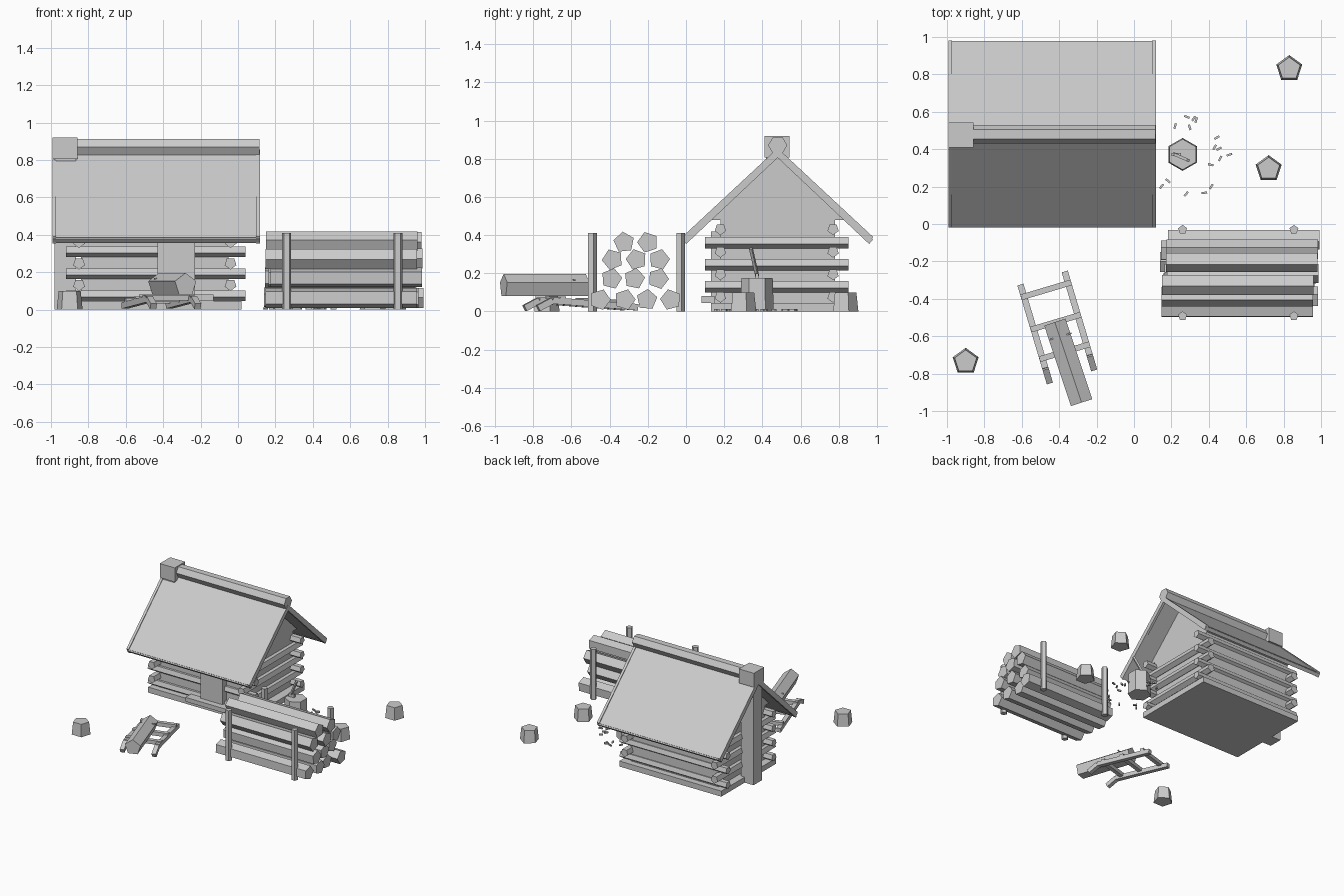
import bpy, bmesh, math, random
from mathutils import Vector

random.seed(4)
if "Cube" in bpy.data.objects:
    bpy.data.objects.remove(bpy.data.objects["Cube"])

wood = bpy.data.materials.new("pale_grey")
wood.use_nodes = True
GREY = (0.6, 0.6, 0.6, 1)
wood.diffuse_color = GREY
wood.node_tree.nodes["Principled BSDF"].inputs["Base Color"].default_value = GREY


def loft(name, ring_a, ring_b):
    """Closed solid between two matching rings of points."""
    bm = bmesh.new()
    a = [bm.verts.new(v) for v in ring_a]
    b = [bm.verts.new(v) for v in ring_b]
    n = len(a)
    bm.faces.new(a)
    bm.faces.new(b)
    for i in range(n):
        j = (i + 1) % n
        bm.faces.new((a[i], a[j], b[j], b[i]))
    bmesh.ops.recalc_face_normals(bm, faces=bm.faces)
    mesh = bpy.data.meshes.new(name)
    bm.to_mesh(mesh)
    bm.free()
    mesh.materials.append(wood)
    obj = bpy.data.objects.new(name, mesh)
    bpy.context.collection.objects.link(obj)
    return obj


def beam(name, p, q, r, sides=5, turn=0.0, r_end=None):
    """Prism from p to q; one corner points up when turn is zero."""
    p, q = Vector(p), Vector(q)
    d = (q - p).normalized()
    up = Vector((0, 1, 0)) if abs(d.z) > 0.9 else Vector((0, 0, 1))
    side = up.cross(d).normalized()
    up = d.cross(side)

    def ring(c, rad):
        angles = [math.radians(turn + 90) + math.tau * i / sides for i in range(sides)]
        return [c + side * math.cos(t) * rad + up * math.sin(t) * rad for t in angles]
    return loft(name, ring(p, r), ring(q, r_end or r))


def along_x(name, profile, x0, x1):
    return loft(name, [(x0, y, z) for y, z in profile], [(x1, y, z) for y, z in profile])


def box(name, x0, x1, y0, y1, z0, z1):
    return along_x(name, [(y0, z0), (y1, z0), (y1, z1), (y0, z1)], x0, x1)


# Cabin core, floor, door and step
MID = 0.48
box("floor_slab", -0.90, 0.02, 0.13, 0.83, 0, 0.045)
box("inner_wall", -0.84, -0.05, 0.18, 0.78, 0.04, 0.48)
along_x("gable", [(0.13, 0.48), (0.83, 0.48), (MID, 0.81)], -0.84, -0.05)
box("door", -0.43, -0.23, 0.13, 0.19, 0.04, 0.42)
box("door_step", -0.53, -0.13, 0.08, 0.15, 0.045, 0.08)

# Interlocking wall logs
for i in range(4):
    z = 0.077 + i * 0.118
    for side, y in (("front", 0.18), ("back", 0.77)):
        beam(f"{side}_wall_log_{i}", (-0.92, y, z), (0.04, y, z), 0.031, 5, 36)
for i in range(3):
    z = 0.133 + i * 0.115
    for side, x in (("right", -0.85), ("left", -0.04)):
        beam(f"{side}_wall_log_{i}", (x, 0.10, z), (x, 0.85, z), 0.033, 5, 36)

# Roof: panels, gable-edge boards, ridge beam
for side, s in (("front", -1), ("back", 1)):
    def slope(top, eave, thick, reach):
        return [(MID, top), (MID + s * reach, eave),
                (MID + s * (reach - 0.02), eave - thick * 0.75), (MID, top - thick)]
    along_x(f"{side}_roof_panel", slope(0.85, 0.385, 0.028, 0.495), -0.98, 0.105)
    for end, x in (("right", -0.992), ("left", 0.097)):
        along_x(f"{side}_{end}_roof_edge", slope(0.855, 0.39, 0.05, 0.5), x, x + 0.02)
    y = MID + s * 0.48
    beam(f"{side}_eave_rail", (-0.99, y, 0.375), (0.115, y, 0.375), 0.019, 4, 0)
beam("ridge_beam", (-0.98, MID, 0.87), (0.115, MID, 0.87), 0.05, 6, 30)

# Chimney
box("chimney", -0.98, -0.865, 0.42, 0.53, 0, 0.82)
box("chimney_cap", -0.992, -0.857, 0.41, 0.543, 0.805, 0.92)

# Log pile with four posts
rows = [(0.062, (-0.45, -0.32, -0.205, -0.08)),
        (0.172, (-0.39, -0.27, -0.145)),
        (0.272, (-0.385, -0.26, -0.14)),
        (0.362, (-0.325, -0.20))]
for r, (z, ys) in enumerate(rows):
    for c, y in enumerate(ys):
        x = 0.565 + random.uniform(-0.025, 0.025)
        beam(f"pile_log_{r}_{c}", (x - 0.405, y, z), (x + 0.405, y, z), 0.056, 5,
             random.uniform(-25, 25))
for x in (0.26, 0.855):
    for y in (-0.492, -0.03):
        beam("pile_post", (x, y, 0), (x, y, 0.41), 0.025)

# Stumps and chopping block with axe
for x, y in ((0.83, 0.83), (0.72, 0.295), (-0.9, -0.735)):
    beam("stump", (x, y, 0), (x, y, 0.1), 0.073, r_end=0.062)
beam("chopping_block", (0.26, 0.372, 0), (0.26, 0.372, 0.175), 0.088, 6, r_end=0.082)
beam("axe_handle", (0.215, 0.373, 0.185), (0.29, 0.34, 0.33), 0.011, 4, 45)
box("axe_head", 0.2, 0.25, 0.364, 0.38, 0.16, 0.2)

# Wood chips scattered round the block
for i in range(16):
    t = random.uniform(-2.4, 1.9)
    d = random.uniform(0.14, 0.25)
    x, y = 0.27 + d * math.cos(t), 0.37 + d * math.sin(t)
    a = random.uniform(0, math.pi)
    v = Vector((math.cos(a), math.sin(a), 0)) * 0.015
    c = Vector((x, y, 0.006))
    beam("wood_chip", c - v, c + v, 0.008, 4, 45)

# Sled: rails with dipped ends, crossbars and a loaded log
run = Vector((0.155, -0.52, 0)).normalized()
across = Vector((-run.y, run.x, 0))
for side, start in (("left", (-0.37, -0.255, 0.022)), ("right", (-0.607, -0.325, 0.022))):
    p = Vector(start)
    bend = p + run * 0.465 + Vector((0, 0, 0.035))
    beam(f"{side}_sled_rail", p, bend, 0.024, 4, 45)
    beam(f"{side}_sled_rail_end", bend, bend + run * 0.078 - Vector((0, 0, 0.04)), 0.024, 4, 45)
for i, dist in enumerate((0.065, 0.245, 0.41)):
    c = Vector((-0.488, -0.29, 0.048 + i * 0.008)) + run * dist
    beam(f"sled_crossbar_{i}", c - across * 0.14, c + across * 0.14, 0.022, 4, 45)
beam("sled_log", (-0.423, -0.525, 0.133), (-0.28, -0.955, 0.133), 0.063, 5)
peg = Vector((-0.39, -0.6, 0.165))
beam("sled_log_tie", peg - across * 0.06, peg + across * 0.06, 0.005, 4, 45)
